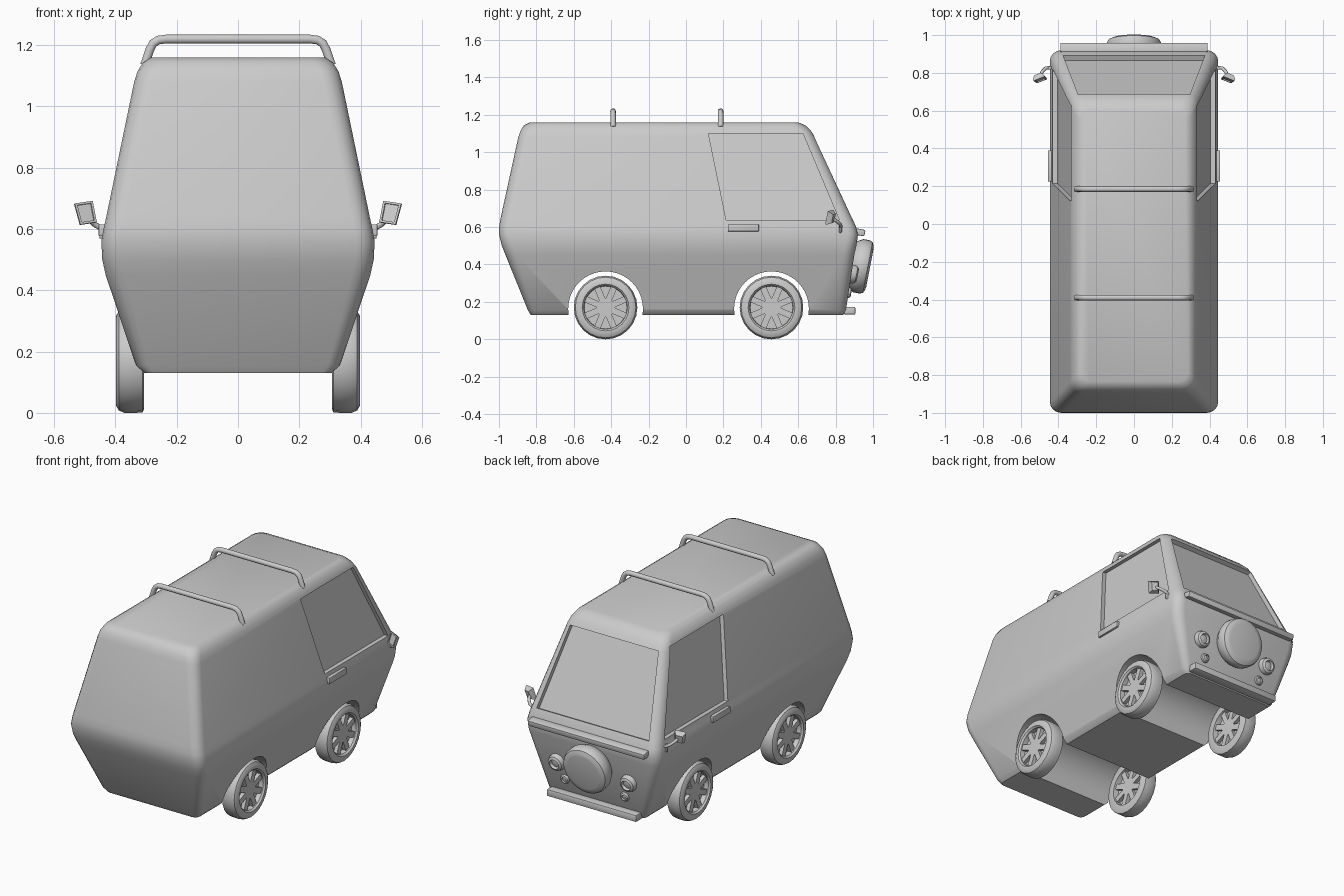
import bpy, bmesh, math
from mathutils import Vector, Matrix

if "Cube" in bpy.data.objects:
    bpy.data.objects.remove(bpy.data.objects["Cube"])


def finish(name, bm, angle=35):
    bmesh.ops.remove_doubles(bm, verts=bm.verts, dist=1e-5)
    bmesh.ops.recalc_face_normals(bm, faces=bm.faces)
    me = bpy.data.meshes.new(name)
    bm.to_mesh(me)
    bm.free()
    ob = bpy.data.objects.new(name, me)
    bpy.context.collection.objects.link(ob)
    smooth(ob, angle)
    return ob


def smooth(ob, angle=35):
    bpy.ops.object.select_all(action='DESELECT')
    ob.select_set(True)
    bpy.context.view_layer.objects.active = ob
    bpy.ops.object.shade_smooth_by_angle(angle=math.radians(angle))


def loft(bm, rings, cap=True):
    vs = [[bm.verts.new(p) for p in r] for r in rings]
    n = len(vs[0])
    for a, b in zip(vs, vs[1:]):
        for i in range(n):
            bm.faces.new((a[i], a[(i + 1) % n], b[(i + 1) % n], b[i]))
    if cap:
        bm.faces.new(vs[0])
        bm.faces.new(vs[-1])


def lathe(name, profile, loc, axis, seg=24):
    """Revolve (radius, height) points around an axis."""
    bm = bmesh.new()
    rings = [[(max(r, 1e-4) * math.cos(2 * math.pi * i / seg),
               max(r, 1e-4) * math.sin(2 * math.pi * i / seg), h)
              for i in range(seg)] for r, h in profile]
    loft(bm, rings)
    q = Vector(axis).to_track_quat('Z', 'Y').to_matrix().to_4x4()
    bm.transform(Matrix.Translation(loc) @ q)
    return finish(name, bm)


def prism(name, pts, vec):
    bm = bmesh.new()
    v = Vector(vec)
    loft(bm, [pts, [Vector(p) + v for p in pts]])
    return finish(name, bm)


def box(name, size, loc, rot=None, bevel=0.0):
    bm = bmesh.new()
    bmesh.ops.create_cube(bm, size=1)
    bm.transform(Matrix.Diagonal((*size, 1)))
    if bevel:
        bmesh.ops.bevel(bm, geom=bm.edges[:], offset=bevel, segments=2, affect='EDGES', profile=0.5)
    bm.transform(Matrix.Translation(loc) @ (rot or Matrix()))
    return finish(name, bm)


def tube(name, pts, radius):
    cu = bpy.data.curves.new(name, 'CURVE')
    cu.dimensions = '3D'
    cu.bevel_depth = radius
    cu.bevel_resolution = 3
    cu.use_fill_caps = True
    sp = cu.splines.new('POLY')
    sp.points.add(len(pts) - 1)
    for p, c in zip(sp.points, pts):
        p.co = (*c, 1)
    sp.use_smooth = True
    ob = bpy.data.objects.new(name, cu)
    bpy.context.collection.objects.link(ob)
    return ob


# Body shell: rounded rectangles stacked in height (z, half width, back y, nose y, corner)
levels = [(.13, .305, -.83, .84, .03), (.155, .333, -.845, .855, .04),
          (.45, .432, -.965, .900, .06), (.50, .443, -.985, .911, .06),
          (.56, .446, -1.0, .920, .06), (.60, .439, -.999, .910, .06),
          (.64, .430, -.993, .892, .06), (1.08, .339, -.897, .690, .06),
          (1.115, .328, -.885, .668, .06), (1.145, .309, -.866, .637, .06),
          (1.16, .285, -.835, .600, .05)]


def ring(z, w, yb, yf, r, n=4):
    out = []
    for cx, cy, a0 in ((w - r, yf - r, 0), (r - w, yf - r, 90), (r - w, yb + r, 180), (w - r, yb + r, 270)):
        for i in range(n + 1):
            a = math.radians(a0 + 90 * i / n)
            out.append((cx + r * math.cos(a), cy + r * math.sin(a), z))
    return out


bm = bmesh.new()
loft(bm, [ring(*l) for l in levels])
body = finish("van_body", bm)

# Cutters: wheel arches, side windows, windscreen
WHEELS = (-.43, .457)
cutters = [lathe("arch_cutter", [(.2, -.6), (.2, .6)], (0, y, .163), (1, 0, 0), 40) for y in WHEELS]


def side_x(z):
    return .43 - .207 * (z - .64)


for s in (1, -1):
    pts = [(s * (side_x(z) - .025), y, z)
           for y, z in ((.12, 1.10), (.625, 1.10), (.82, .637), (.215, .637))]
    cutters.append(prism("side_window_cutter", pts, (s * .15, 0, 0)))
n = Vector((0, .909, .417))
pts = [Vector((x, y, z)) - n * .028 for x, y, z in
       ((-.375, .892, .64), (.375, .892, .64), (.295, .688, 1.085), (-.295, .688, 1.085))]
cutters.append(prism("windscreen_cutter", pts, n * .12))

for c in cutters:
    c.hide_render = True
    m = body.modifiers.new("cut", 'BOOLEAN')
    m.operation = 'DIFFERENCE'
    m.solver = 'EXACT'
    m.object = c
    bpy.context.view_layer.objects.active = body
    bpy.ops.object.modifier_apply(modifier=m.name)
for c in cutters:
    bpy.data.objects.remove(c)
smooth(body, 32)

# Wheels: tyre, backing disc, hub and spokes
tyre = [(.118, -.047), (.155, -.047), (.168, -.042), (.17, -.02), (.17, .018), (.162, .036),
        (.145, .046), (.125, .046), (.116, .036), (.114, .008), (0, .008), (0, -.015), (.114, -.015)]
for s in (1, -1):
    for y in WHEELS:
        c = Vector((s * .353, y, .17))
        bm = bmesh.new()
        rings = [[(c.x + s * h, c.y + max(r, 1e-5) * math.cos(math.tau * i / 24),
                   c.z + max(r, 1e-5) * math.sin(math.tau * i / 24)) for i in range(24)]
                 for r, h in tyre + tyre[:1]]
        loft(bm, rings, cap=False)
        finish("wheel", bm)
        lathe("wheel_hub", [(0, -.036), (.05, -.036), (.05, .03), (0, .03)], c, (s, 0, 0))
        for k in range(8):
            r = Matrix.Rotation(math.tau * (k + .5) / 8, 4, 'X')
            box("wheel_spoke", (.066, .034, .075), c + r @ Vector((-s * .003, 0, .08)), r)

# Roof bars
half = [(.305, 1.135), (.288, 1.185), (.277, 1.206), (.26, 1.217), (.235, 1.22)]
for y in (-.39, .185):
    path = [(-x, y, z) for x, z in half] + [(x, y, z) for x, z in reversed(half)]
    tube("roof_bar", path, .015)

# Nose: trim bar, bumper, spare wheel cover, lamps
tilt = Matrix.Rotation(math.radians(-11), 4, 'X')
box("nose_trim_bar", (.78, .05, .035), (0, .932, .572), tilt, .006)
box("front_bumper", (.60, .06, .042), (0, .875, .153), None, .007)
nose = Vector((0, .982, -.19))
lathe("spare_wheel_cover", [(0, -.01), (.12, -.01), (.137, .02), (.145, .035), (.145, .07), (.138, .085),
                            (.12, .094), (.105, .097), (0, .097)], (0, .888, .40), nose, 32)
for s in (1, -1):
    for name, x, z, r in (("headlight", .24, .35, .05), ("small_lamp", .2, .25, .028)):
        lathe(name, [(0, -.02), (r, -.02), (r, r * .3), (r * .88, r * .6), (r * .6, r * .75),
                     (r * .5, r * .45), (0, r * .55)], (s * x, .84 + (z - .13) * .19, z), nose)

    # Door handle
    box("door_handle", (.03, .165, .038), (s * .44, .307, .596), None, .003)

    # Mirror arm and mirror head with recessed glass
    tube("mirror_arm", [(s * x, y, z) for x, y, z in
                        ((.425, .825, .595), (.445, .828, .602), (.468, .825, .615),
                         (.485, .808, .63), (.495, .785, .645))], .009)
    tube("mirror_mount", [(s * .43, .825, .575), (s * .447, .825, .575), (s * .447, .825, .615)], .008)
    bm = bmesh.new()
    rect = lambda w, h, y: [(-w, y, -h), (w, y, -h), (w * 1.1, y, h), (-w * 1.1, y, h)]
    loft(bm, [rect(.018, .024, .016), rect(.029, .036, -.006), rect(.029, .036, -.014),
              rect(.022, .029, -.014), rect(.022, .029, -.008)])
    rot = Matrix.Rotation(s * math.radians(-22), 4, 'Z') @ Matrix.Rotation(s * math.radians(8), 4, 'Y') \
        @ Matrix.Rotation(math.radians(-15), 4, 'X')
    bm.transform(Matrix.Translation((s * .5, .775, .65)) @ rot)
    finish("mirror_head", bm)
